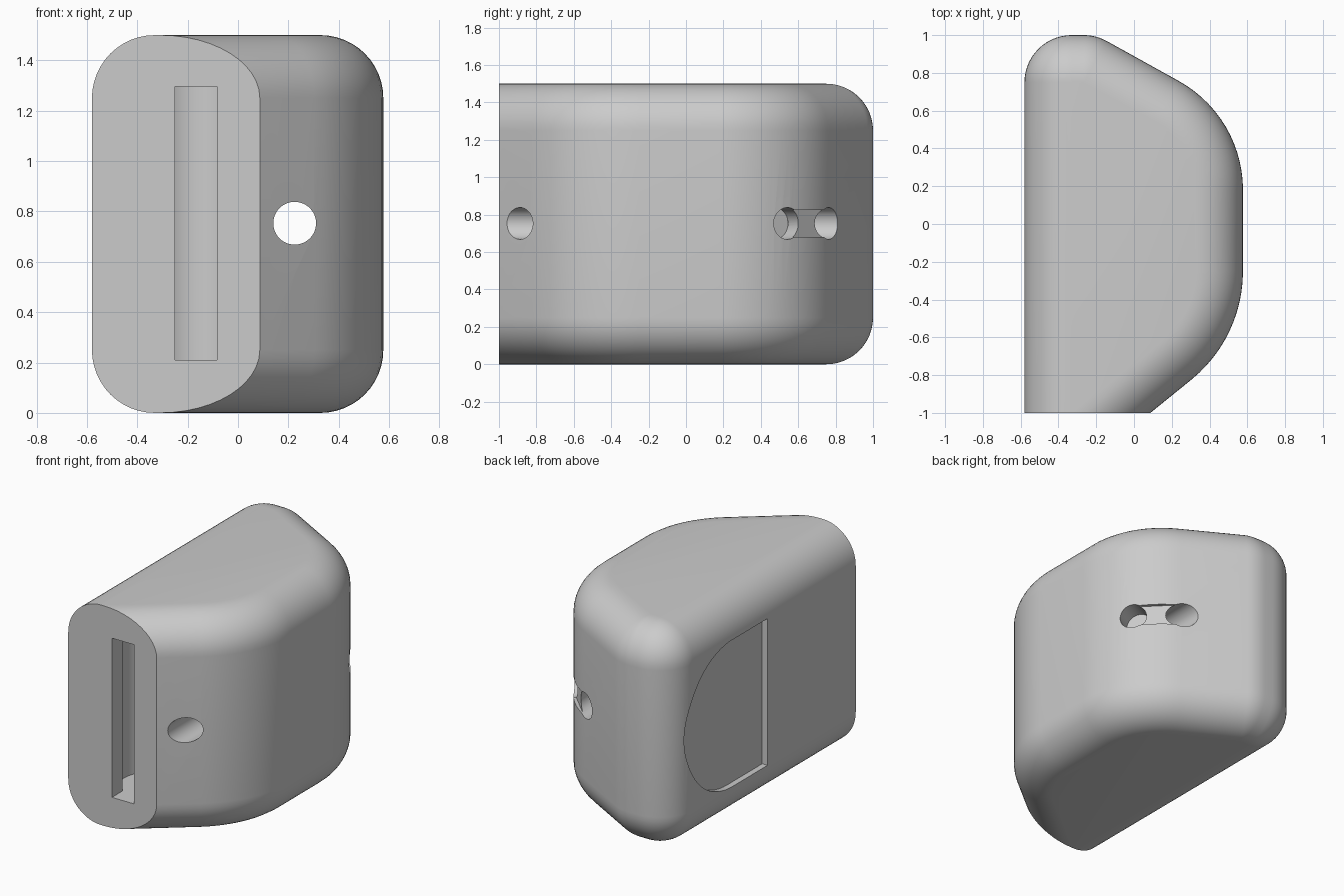
import bpy, bmesh, math
from mathutils import Matrix, Vector

cube = bpy.data.objects.get("Cube")
if cube:
    bpy.data.objects.remove(cube, do_unlink=True)

ROUND = 0.25      # edge rounding of the whole shell
HEIGHT = 1.5
MID = HEIGHT / 2

grey = bpy.data.materials.new("plain grey")
grey.use_nodes = True
grey.diffuse_color = (0.6, 0.6, 0.6, 1)
grey.node_tree.nodes["Principled BSDF"].inputs["Base Color"].default_value = (0.6, 0.6, 0.6, 1)


def make_object(name, bm):
    bmesh.ops.recalc_face_normals(bm, faces=bm.faces[:])
    mesh = bpy.data.meshes.new(name)
    bm.to_mesh(mesh)
    bm.free()
    mesh.materials.append(grey)
    obj = bpy.data.objects.new(name, mesh)
    bpy.context.collection.objects.link(obj)
    return obj


def direction(degrees):
    a = math.radians(degrees)
    return Vector((math.cos(a), math.sin(a), 0))


def arc(centre, radius, start, end, steps):
    """Core points with their outward normals."""
    result = []
    for i in range(steps + 1):
        n = direction(start + (end - start) * i / steps)
        result.append((Vector(centre) + n * radius, n))
    return result


def along(point, degrees, y):
    """Point on the tangent line at the given height in y."""
    return (point.x - (y - point.y) * math.tan(math.radians(degrees)), y, 0)


# Plan outline as an inner core that is later swollen by ROUND
front_arc = arc((-0.163, -0.25, 0), 0.74 - ROUND, -51, 0, 12)
back_arc = arc((-0.083, 0.18, 0), 0.66 - ROUND, 0, 61, 14)
outline = arc(along(front_arc[0][0], -51, -1.4), 0, -51, -51, 1)[:1]
outline += front_arc + back_arc
outline += arc(along(back_arc[-1][0], 61, 1 - ROUND), 0, 61, 90, 6)
outline += arc((-0.58 + ROUND, 1 - ROUND, 0), 0, 90, 180, 14)
outline += arc((-0.58 + ROUND, -1.4, 0), 0, 180, 180, 1)[:1]

# Shell: stacked rings with rounded rims, then a flat front cut
levels = []
for i in range(13):
    t = math.pi / 2 * i / 12
    levels.append((ROUND * math.sin(t), ROUND - ROUND * math.cos(t)))
levels += [(s, HEIGHT - z) for s, z in reversed(levels)]
bm = bmesh.new()
rings = [[bm.verts.new(p + n * s + Vector((0, 0, z))) for p, n in outline]
         for s, z in levels]
for low, high in zip(rings, rings[1:]):
    for i in range(len(low)):
        j = (i + 1) % len(low)
        bm.faces.new((low[i], low[j], high[j], high[i]))
bm.faces.new(rings[0])
bm.faces.new(rings[-1])
bmesh.ops.remove_doubles(bm, verts=bm.verts[:], dist=0.0005)
cut = bmesh.ops.bisect_plane(bm, geom=bm.verts[:] + bm.edges[:] + bm.faces[:],
                             plane_co=(0, -1, 0), plane_no=(0, -1, 0), clear_outer=True)
rim = [e for e in cut["geom_cut"] if isinstance(e, bmesh.types.BMEdge)]
bmesh.ops.contextual_create(bm, geom=rim)
shell = make_object("shell", bm)


def box(name, centre, size, turn=0):
    bm = bmesh.new()
    matrix = (Matrix.Translation(centre) @ Matrix.Rotation(math.radians(turn), 4, "Z")
              @ Matrix.Diagonal((*size, 1)))
    bmesh.ops.create_cube(bm, size=1, matrix=matrix)
    return make_object(name, bm)


def rod(name, centre, axis, radius, length):
    bm = bmesh.new()
    turn = Vector(axis).to_track_quat("Z", "Y").to_matrix().to_4x4()
    bmesh.ops.create_cone(bm, cap_ends=True, segments=48, radius1=radius, radius2=radius,
                          depth=length, matrix=Matrix.Translation(centre) @ turn)
    return make_object(name, bm)


def recess_cutter():
    """D-shaped prism: straight toward the front, round toward the back."""
    bm = bmesh.new()
    pts = [(-0.05, MID - 0.5), (-0.05, MID + 0.5)]
    for i in range(41):
        n = direction(90 - 180 * i / 40)
        pts.append((0.33 + 0.5 * n.x, MID + 0.5 * n.y))
    face = bm.faces.new([bm.verts.new((-0.8, y, z)) for y, z in pts])
    out = bmesh.ops.extrude_face_region(bm, geom=[face])
    moved = [v for v in out["geom"] if isinstance(v, bmesh.types.BMVert)]
    bmesh.ops.translate(bm, verts=moved, vec=(0.26, 0, 0))
    return make_object("side_recess_cutter", bm)


# Cut-outs: front slot and its round chamber, side recess, cord holes and groove
cutters = [
    box("slot_cutter", (-0.167, -0.95, 0.753), (0.167, 0.3, 1.085)),
    rod("chamber_cutter", (-0.167, -0.72, 0.753), (0, 0, 1), 0.185, 1.085),
    recess_cutter(),
    rod("cord_hole_cutter", (0.225, 0, 0.753), (0, 1, 0), 0.085, 2.4),
    rod("cord_pocket_cutter", (0.48, 0.55, 0.753), direction(31), 0.085, 0.3),
    box("cord_groove_cutter", (0.393, 0.704, 0.753), (0.14, 0.26, 0.145), 45),
]
bpy.context.view_layer.objects.active = shell
for cutter in cutters:
    cutter.hide_render = True
    mod = shell.modifiers.new(cutter.name, "BOOLEAN")
    mod.operation = "DIFFERENCE"
    mod.solver = "EXACT"
    mod.object = cutter
    bpy.ops.object.modifier_apply(modifier=mod.name)
    bpy.data.objects.remove(cutter, do_unlink=True)

bpy.ops.object.select_all(action="DESELECT")
shell.select_set(True)
bpy.ops.object.shade_smooth_by_angle(angle=math.radians(25))
